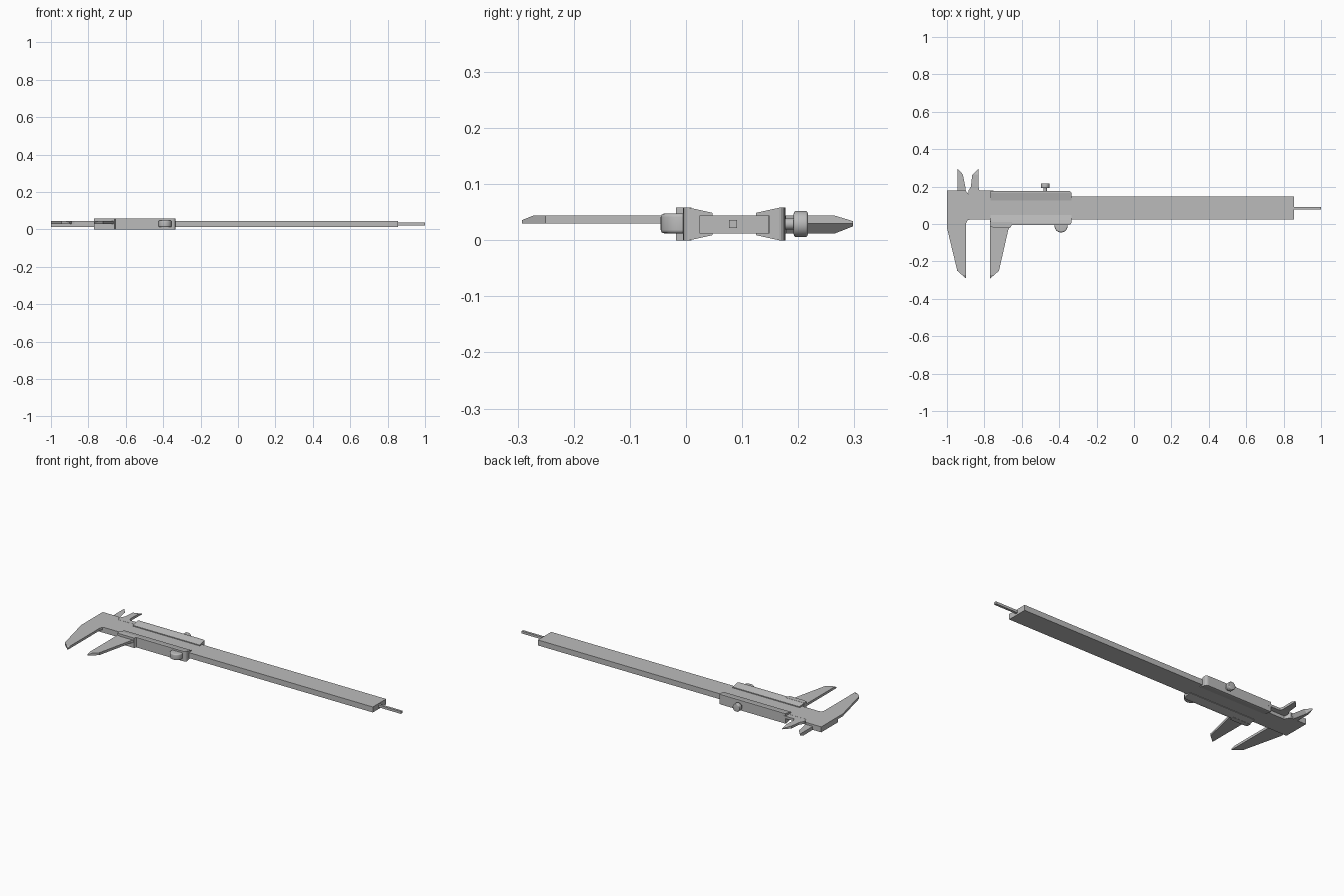
import bpy, bmesh
from mathutils import Vector

cube = bpy.data.objects.get("Cube")
if cube:
    bpy.data.objects.remove(cube, do_unlink=True)

steel = bpy.data.materials.new("steel grey")
steel.use_nodes = True
GREY = (0.5, 0.5, 0.5, 1)
steel.diffuse_color = GREY
steel.node_tree.nodes["Principled BSDF"].inputs["Base Color"].default_value = GREY

LOW, MID, TOP = 0.012, 0.03, 0.044      # beam underside, jaw parting, beam top


def finish(name, bm):
    bmesh.ops.recalc_face_normals(bm, faces=bm.faces)
    mesh = bpy.data.meshes.new(name)
    bm.to_mesh(mesh)
    bm.free()
    mesh.materials.append(steel)
    obj = bpy.data.objects.new(name, mesh)
    bpy.context.collection.objects.link(obj)
    return obj


def extrude(points, direction):
    bm = bmesh.new()
    face = bm.faces.new([bm.verts.new(p) for p in points])
    out = bmesh.ops.extrude_face_region(bm, geom=[face], use_keep_orig=True)
    verts = [v for v in out["geom"] if isinstance(v, bmesh.types.BMVert)]
    bmesh.ops.translate(bm, verts=verts, vec=direction)
    return bm


def plate(outline, z0, z1):
    return extrude([(x, y, z0) for x, y in outline], (0, 0, z1 - z0))


def box(name, x0, x1, y0, y1, z0, z1):
    return finish(name, plate([(x0, y0), (x1, y0), (x1, y1), (x0, y1)], z0, z1))


def taper_tip(bm, start, end, z_from, z_to):
    """Slope one flat side of a plate towards its tip."""
    bmesh.ops.bisect_plane(bm, geom=bm.verts[:] + bm.edges[:] + bm.faces[:],
                           plane_co=(0, start, 0), plane_no=(0, 1, 0))
    for v in bm.verts:
        t = (v.co.y - start) / (end - start)
        if t > 0 and abs(v.co.z - z_from) < 0.001:
            v.co.z += (z_to - z_from) * t


def cylinder(name, radius, depth, centre, axis, bevel):
    bm = bmesh.new()
    turn = Vector((0, 0, 1)).rotation_difference(Vector(axis)).to_matrix().to_4x4()
    turn.translation = centre
    bmesh.ops.create_cone(bm, cap_ends=True, segments=40, radius1=radius,
                          radius2=radius, depth=depth, matrix=turn)
    rims = [e for e in bm.edges if any(len(f.verts) > 4 for f in e.link_faces)]
    if bevel:
        bmesh.ops.bevel(bm, geom=rims, offset=bevel, segments=4,
                        profile=0.5, affect='EDGES')
    obj = finish(name, bm)
    bpy.ops.object.select_all(action='DESELECT')
    obj.select_set(True)
    bpy.context.view_layer.objects.active = obj
    bpy.ops.object.shade_smooth_by_angle()


# Beam, depth rod and fixed head
box("beam", -1, 0.855, 0.024, 0.147, LOW, TOP)
box("depth_rod", 0.8, 1, 0.077, 0.091, 0.022, 0.036)
finish("fixed_head", plate([(-1, 0.14), (-0.88, 0.14), (-0.885, 0.16),
                            (-0.9, 0.179), (-1, 0.179)], LOW, TOP))

# Long outside jaws, sloped at the tips
JAWS = {
    "fixed_outside_jaw": [(-1, 0.04), (-1, -0.02), (-0.945, -0.25), (-0.897, -0.292),
                          (-0.897, 0.005), (-0.89, 0.02), (-0.875, 0.024), (-0.875, 0.04)],
    "sliding_outside_jaw": [(-0.77, 0.02), (-0.77, -0.292), (-0.722, -0.25),
                            (-0.672, -0.03), (-0.66, -0.01), (-0.66, 0.02)],
}
for name, outline in JAWS.items():
    jaw = plate(outline, MID, TOP)
    taper_tip(jaw, -0.272, -0.292, TOP, 0.036)
    finish(name, jaw)

# Short inside jaws, one in the lower half and one in the upper half
jaw = plate([(-0.945, 0.17), (-0.9, 0.17), (-0.9, 0.19), (-0.915, 0.265),
             (-0.945, 0.298)], LOW, MID + 0.002)
for v in jaw.verts:
    if v.co.z < MID and v.co.x > -0.93:
        v.co.x -= 0.018
taper_tip(jaw, 0.265, 0.298, LOW, 0.025)
finish("fixed_inside_jaw", jaw)

jaw = plate([(-0.885, 0.148), (-0.75, 0.148), (-0.75, 0.178), (-0.826, 0.178),
             (-0.832, 0.2), (-0.83, 0.298), (-0.865, 0.262), (-0.872, 0.2),
             (-0.885, 0.178)], MID, TOP)
taper_tip(jaw, 0.265, 0.298, TOP, 0.034)
finish("sliding_inside_jaw", jaw)

# Slider rails: C-shaped sections clasping both edges of the beam
HEIGHT, CENTRE = 0.058, 0.086
section = [(0.091, 0), (0.08, 0), (0.039, 0.009), (0.039, LOW), (0.062, LOW),
           (0.062, TOP), (0.039, TOP), (0.039, HEIGHT - 0.009),
           (0.08, HEIGHT), (0.091, HEIGHT)]
for name, side in (("front_rail", -1), ("back_rail", 1)):
    bm = extrude([(-0.768, CENTRE + side * d, z) for d, z in section], (0.433, 0, 0))
    corner = [e for e in bm.edges
              if all(v.co.x > -0.4 and abs(v.co.y - CENTRE) > 0.09 for v in e.verts)]
    bmesh.ops.bevel(bm, geom=corner, offset=0.018, segments=5, profile=0.5,
                    affect='EDGES')
    finish(name, bm)
finish("jaw_root", plate([(-0.77, 0.01), (-0.77, -0.012), (-0.755, -0.018),
                          (-0.66, -0.018), (-0.652, 0.0), (-0.652, 0.01)], 0, HEIGHT))

# Lock screw and thumb roller
cylinder("lock_screw_shaft", 0.01, 0.04, (-0.475, 0.185, 0.029), (0, 1, 0), 0)
cylinder("lock_screw_head", 0.023, 0.025, (-0.475, 0.2045, 0.029), (0, 1, 0), 0.004)
cylinder("thumb_roller", 0.035, 0.035, (-0.39, -0.01, 0.03), (0, 0, 1), 0.006)
